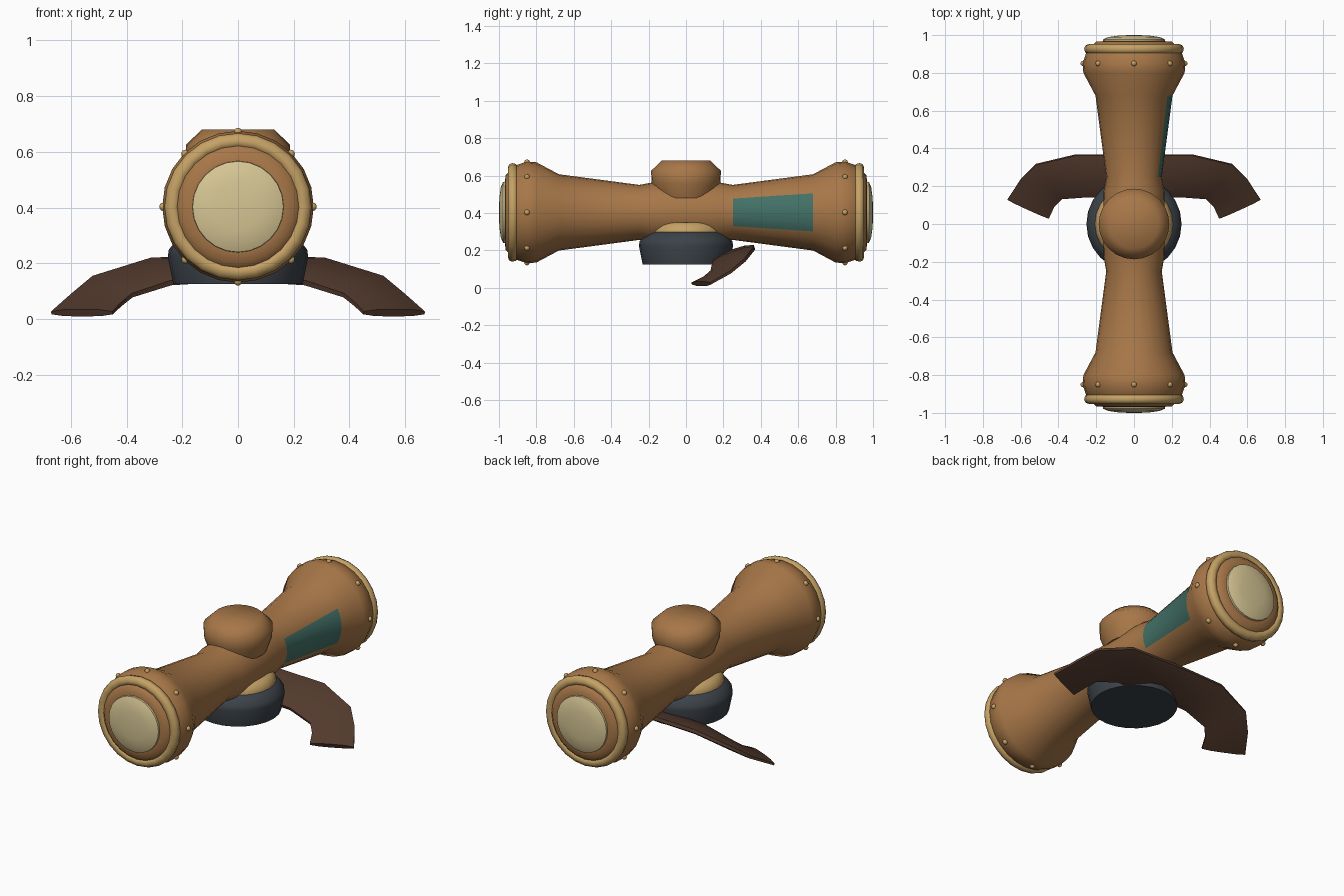
import bpy, bmesh, math
from mathutils import Vector

if "Cube" in bpy.data.objects:
    bpy.data.objects.remove(bpy.data.objects["Cube"])

AXIS_Z = 0.403   # height of the long barrel's axis
SIDES = 24


def material(name, rgb):
    m = bpy.data.materials.new(name)
    m.diffuse_color = (*rgb, 1)
    m.use_nodes = True
    m.node_tree.nodes["Principled BSDF"].inputs["Base Color"].default_value = m.diffuse_color
    return m


wood = material("warm brown", (0.39, 0.185, 0.065))
gold = material("gold trim", (0.56, 0.36, 0.13))
cream = material("cream", (0.68, 0.57, 0.30))
slate = material("dark slate", (0.045, 0.055, 0.066))
umber = material("dark brown", (0.085, 0.042, 0.026))
teal = material("teal", (0.055, 0.165, 0.135))


def finish(bm, name, mats, angle=55):
    bmesh.ops.recalc_face_normals(bm, faces=bm.faces[:])
    me = bpy.data.meshes.new(name)
    bm.to_mesh(me)
    bm.free()
    for m in mats:
        me.materials.append(m)
    ob = bpy.data.objects.new(name, me)
    bpy.context.collection.objects.link(ob)
    bpy.ops.object.select_all(action='DESELECT')
    ob.select_set(True)
    bpy.context.view_layer.objects.active = ob
    bpy.ops.object.shade_smooth_by_angle(angle=math.radians(angle))
    return ob


def skin(bm, rings, caps=True):
    # Join successive rings of vertices with quads, then close the ends
    n = len(rings[0])
    for a, b in zip(rings, rings[1:]):
        for i in range(n):
            j = (i + 1) % n
            bm.faces.new((a[i], a[j], b[j], b[i]))
    if caps:
        bm.faces.new(rings[0])
        bm.faces.new(rings[-1])


def lathe(profile, along_y):
    # profile: (position along axis, radius)
    bm = bmesh.new()
    rings = []
    for t, r in profile:
        ring = []
        for i in range(SIDES):
            a = 2 * math.pi * i / SIDES
            c, s = r * math.cos(a), r * math.sin(a)
            ring.append(bm.verts.new((c, t, AXIS_Z + s) if along_y else (c, s, t)))
        rings.append(ring)
    skin(bm, rings)
    return bm


# Barrel: symmetric waisted tube with flared ends
half = [(0, 0.165), (0.18, 0.16), (0.25, 0.147), (0.68, 0.204), (0.80, 0.268),
        (0.85, 0.272), (0.91, 0.252), (0.945, 0.22), (0.965, 0.20), (0.968, 0.16)]
barrel = lathe([(-t, r) for t, r in reversed(half[1:])] + half, True)
for f in barrel.faces:   # teal panel on the right flank
    c = f.calc_center_median()
    if 0.25 < c.y < 0.68 and abs(math.atan2(c.z - AXIS_Z, c.x)) < math.radians(30):
        f.material_index = 1
finish(barrel, "barrel", [wood, teal])

for side, label in ((-1, "front"), (1, "back")):
    # Rim ring and domed end lens
    rim = [(0.902, 0.245), (0.908, 0.258), (0.928, 0.264), (0.945, 0.257),
           (0.953, 0.238), (0.95, 0.22), (0.935, 0.212)]
    finish(lathe([(side * t, r) for t, r in rim], True), label + "_rim", [gold])
    lens = [(0.96, 0.165), (0.978, 0.163), (0.99, 0.135), (0.997, 0.085), (1.0, 0.03)]
    finish(lathe([(side * t, r) for t, r in lens], True), label + "_lens", [cream])

    # Eight rivets around the flare
    bm = bmesh.new()
    for k in range(8):
        a = k * math.pi / 4
        made = bmesh.ops.create_uvsphere(bm, u_segments=10, v_segments=6, radius=0.015)
        bmesh.ops.translate(bm, verts=made["verts"], vec=(
            0.268 * math.cos(a), side * 0.85, AXIS_Z + 0.268 * math.sin(a)))
    finish(bm, label + "_rivets", [gold])

# Knob on top, collar and base below
finish(lathe([(0.48, 0.155), (0.555, 0.183), (0.625, 0.187), (0.68, 0.13)], False),
       "top_knob", [wood])
finish(lathe([(0.285, 0.205), (0.305, 0.207), (0.335, 0.19), (0.35, 0.165)], False),
       "collar", [gold])
finish(lathe([(0.125, 0.232), (0.225, 0.252), (0.25, 0.248), (0.30, 0.205)], False),
       "base", [slate])

# Curved stand: flattened section lofted between an inner and an outer edge
stations = [((0, 0.14, 0.145), (0, 0.365, 0.22), 0.024),
            ((0.24, 0.145, 0.13), (0.31, 0.365, 0.212), 0.024),
            ((0.38, 0.135, 0.085), (0.52, 0.315, 0.148), 0.021),
            ((0.42, 0.095, 0.052), (0.597, 0.24, 0.085), 0.018),
            ((0.45, 0.03, 0.022), (0.67, 0.13, 0.022), 0.014)]
flip = Vector((-1, 1, 1))
path = [(Vector(i) * flip, Vector(o) * flip, h) for i, o, h in reversed(stations[1:])]
path += [(Vector(i), Vector(o), h) for i, o, h in stations]
bm = bmesh.new()
rings = []
for k, (inner, outer, h) in enumerate(path):
    before, after = path[max(k - 1, 0)], path[min(k + 1, len(path) - 1)]
    tangent = (after[0] + after[1]) - (before[0] + before[1])
    across = outer - inner
    up = across.cross(tangent).normalized()
    if up.z < 0:
        up = -up
    section = [(0, -0.4), (0.2, -0.9), (0.5, -1), (0.8, -0.9), (1, -0.4),
               (1, 0.4), (0.8, 0.9), (0.5, 1), (0.2, 0.9), (0, 0.4)]
    rings.append([bm.verts.new(inner + across * u + up * (h * v)) for u, v in section])
skin(bm, rings)
finish(bm, "curved_stand", [umber], 40)
